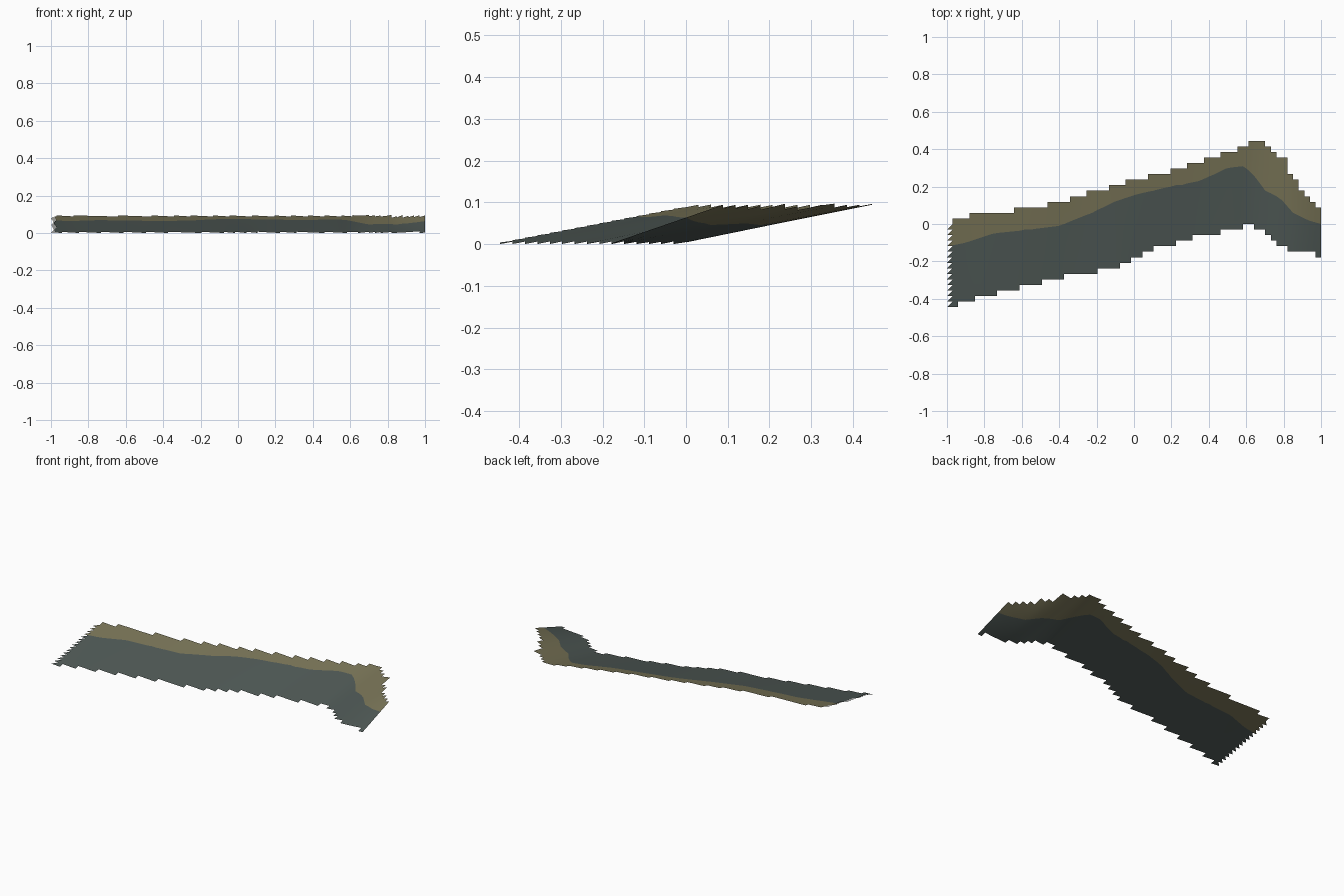
import bpy
import bmesh
from mathutils import Vector

if "Cube" in bpy.data.objects:
    bpy.data.objects.remove(bpy.data.objects["Cube"], do_unlink=True)

COLUMNS, ROWS = 67, 30
CELL_X, CELL_Y = 2 / COLUMNS, 0.89 / ROWS
RISE = 0.094

# Column where each step of the stepped outline ends, climbing then falling
FRONT_UP = [2, 5, 9, 13, 17, 21, 27, 31, 33, 35, 37, 41, 44, 49, 53, 55]
FRONT_DOWN = [57, 58, 59, 61, 66, 67]
BACK_UP = [1, 4, 12, 18, 22, 25, 29, 32, 36, 40, 43, 46, 49, 52, 54, 57]
BACK_DOWN = [(58, 29), (59, 28), (61, 27), (62, 24), (63, 23),
             (64, 21), (65, 20), (66, 19), (67, 18)]

# Line between the two ground colours, as x and y
GROUND_LINE = [(-1, -.12), (-.9, -.1), (-.75, -.05), (-.6, -.035), (-.4, -.01),
               (-.25, .05), (-.1, .12), (0, .155), (.15, .19), (.35, .23),
               (.5, .3), (.59, .31), (.65, .25), (.7, .18), (.78, .14),
               (.85, .06), (.93, .02), (1, 0)]


def make_material(name, colour):
    mat = bpy.data.materials.new(name)
    mat.use_nodes = True
    mat.diffuse_color = colour
    shader = mat.node_tree.nodes["Principled BSDF"]
    shader.inputs["Base Color"].default_value = colour
    shader.inputs["Roughness"].default_value = 0.9
    return mat


def interpolate(points, x):
    """Piecewise linear curve, extended past both ends."""
    pairs = list(zip(points, points[1:]))
    for (xa, ya), (xb, yb) in pairs:
        if x <= xb:
            break
    return ya + (yb - ya) * (x - xa) / (xb - xa)


def step_at(runs, column):
    return next(level for end, level in runs if column < end)


def softened(points, x):
    return sum(interpolate(points, x + d) for d in (-1, 0, 1)) / 3


# Stepped outline and the smooth foot and crest lines running through it
front_runs = [(end, level) for level, end in enumerate(FRONT_UP)]
front_runs += [(end, 14 - k) for k, end in enumerate(FRONT_DOWN)]
back_runs = [(end, 15 + k) for k, end in enumerate(BACK_UP)] + BACK_DOWN

foot = front_runs[:15] + [(54, 15)]
foot += [(start, 14 - k) for k, start in enumerate([55] + FRONT_DOWN[:-1])]
crest = [(start, 16 + k) for k, start in enumerate(BACK_UP[:-1])]
crest += [back_runs[15]] + BACK_DOWN


def height(i, j):
    low, high = softened(foot, i), softened(crest, i)
    return min(max((j - low) / (high - low), 0), 1.03) * RISE


# Sloping sheet of square cells
bm = bmesh.new()
grid = {}


def corner(i, j):
    if (i, j) not in grid:
        grid[i, j] = bm.verts.new(
            (i * CELL_X - 1, (j - ROWS / 2) * CELL_Y, height(i, j)))
    return grid[i, j]


for i in range(1, COLUMNS):
    for j in range(step_at(front_runs, i), step_at(back_runs, i)):
        bm.faces.new((corner(i, j), corner(i + 1, j),
                      corner(i + 1, j + 1), corner(i, j + 1)))

# Pointed teeth down the right-hand end
for j in range(step_at(back_runs, 0)):
    bm.faces.new((corner(0, j), corner(1, j), corner(1, j + 1)))


def line_point(x):
    return Vector((x, interpolate(GROUND_LINE, x), 0))


# Cut the sheet along the colour line, one column at a time
for i in range(COLUMNS):
    left, right = line_point(i * CELL_X - 1), line_point((i + 1) * CELL_X - 1)
    faces = [f for f in bm.faces
             if left.x < f.calc_center_median().x < right.x]
    edges = {e for f in faces for e in f.edges}
    verts = {v for f in faces for v in f.verts}
    along = right - left
    bmesh.ops.bisect_plane(bm, geom=faces + list(edges) + list(verts),
                           dist=0.0001, plane_co=left,
                           plane_no=(-along.y, along.x, 0))

for face in bm.faces:
    centre = face.calc_center_median()
    face.material_index = int(centre.y > line_point(centre.x).y)
    face.smooth = True

mesh = bpy.data.meshes.new("sloping_ground")
bm.to_mesh(mesh)
bm.free()
mesh.materials.append(make_material("slate_grey", (0.080, 0.102, 0.094, 1)))
mesh.materials.append(make_material("dry_olive", (0.195, 0.180, 0.098, 1)))
ground = bpy.data.objects.new("sloping_ground", mesh)
bpy.context.collection.objects.link(ground)
